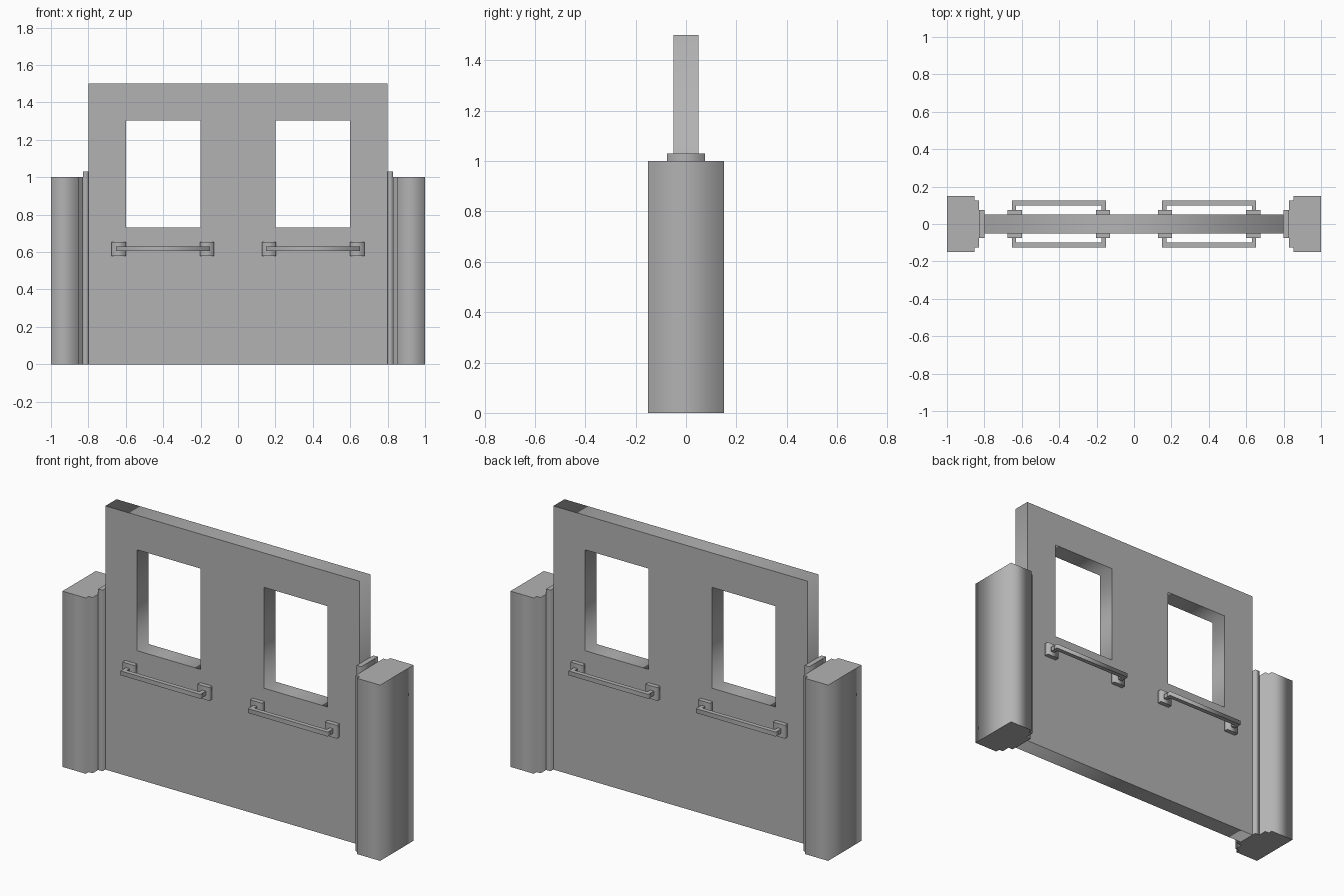
import bpy
from math import pi

if "Cube" in bpy.data.objects:
    bpy.data.objects.remove(bpy.data.objects["Cube"], do_unlink=True)

# Single grey finish
grey = bpy.data.materials.new("plain_grey")
grey.use_nodes = True
COLOUR = (0.45, 0.45, 0.45, 1)
grey.diffuse_color = COLOUR
grey.node_tree.nodes["Principled BSDF"].inputs["Base Color"].default_value = COLOUR


def add_object(name, mesh):
    obj = bpy.data.objects.new(name, mesh)
    bpy.context.collection.objects.link(obj)
    mesh.materials.clear()
    mesh.materials.append(grey)
    return obj


def prism(name, outlines, depth):
    """Extrude closed outlines along z, centred; inner outlines become holes."""
    curve = bpy.data.curves.new(name, "CURVE")
    curve.dimensions = "2D"
    curve.fill_mode = "BOTH"
    curve.extrude = depth / 2
    for outline in outlines:
        spline = curve.splines.new("POLY")
        spline.points.add(len(outline) - 1)
        for point, (x, y) in zip(spline.points, outline):
            point.co = (x, y, 0, 1)
        spline.use_cyclic_u = True
    temp = bpy.data.objects.new("temp", curve)
    bpy.context.collection.objects.link(temp)
    graph = bpy.context.evaluated_depsgraph_get()
    mesh = bpy.data.meshes.new_from_object(temp.evaluated_get(graph))
    bpy.data.objects.remove(temp)
    bpy.data.curves.remove(curve)
    return add_object(name, mesh)


def rect(x0, x1, y0, y1):
    return [(x0, y0), (x1, y0), (x1, y1), (x0, y1)]


def box(name, x, y, z):
    """Box from (min, max) pairs."""
    obj = prism(name, [rect(*sorted(x), *sorted(y))], z[1] - z[0])
    obj.location.z = (z[0] + z[1]) / 2
    return obj


# Door panel with two window openings
panel = prism("door_panel", [rect(-0.8, 0.8, 0, 1.5),
                             rect(-0.6, -0.2, 0.73, 1.304),
                             rect(0.2, 0.6, 0.73, 1.304)], 0.1)
panel.rotation_euler.x = pi / 2

for side, sx in (("left", 1), ("right", -1)):
    # Stepped side post and the taller jamb strip beside the door
    half = [(1, 0.15), (0.853, 0.15), (0.853, 0.125), (0.828, 0.125)]
    outline = half + [(x, -y) for x, y in reversed(half)]
    post = prism(side + "_post", [[(sx * x, y) for x, y in outline]], 1)
    post.location.z = 0.5
    box(side + "_jamb_strip", (sx * 0.8, sx * 0.828), (-0.075, 0.075), (0, 1.03))

    # Pull bars on both faces, below each window
    for face, sy in (("front", -1), ("back", 1)):
        label = f"{side}_{face}_"
        for end, plate, leg in (("inner", (0.128, 0.203), (0.15, 0.173)),
                                ("outer", (0.6, 0.675), (0.63, 0.652))):
            box(label + end + "_mount", [sx * v for v in plate],
                (sy * 0.05, sy * 0.075), (0.58, 0.655))
            box(label + end + "_bracket", [sx * v for v in leg],
                (sy * 0.075, sy * 0.1), (0.605, 0.63))
        box(label + "pull_bar", (sx * 0.15, sx * 0.652),
            (sy * 0.1, sy * 0.125), (0.605, 0.63))
